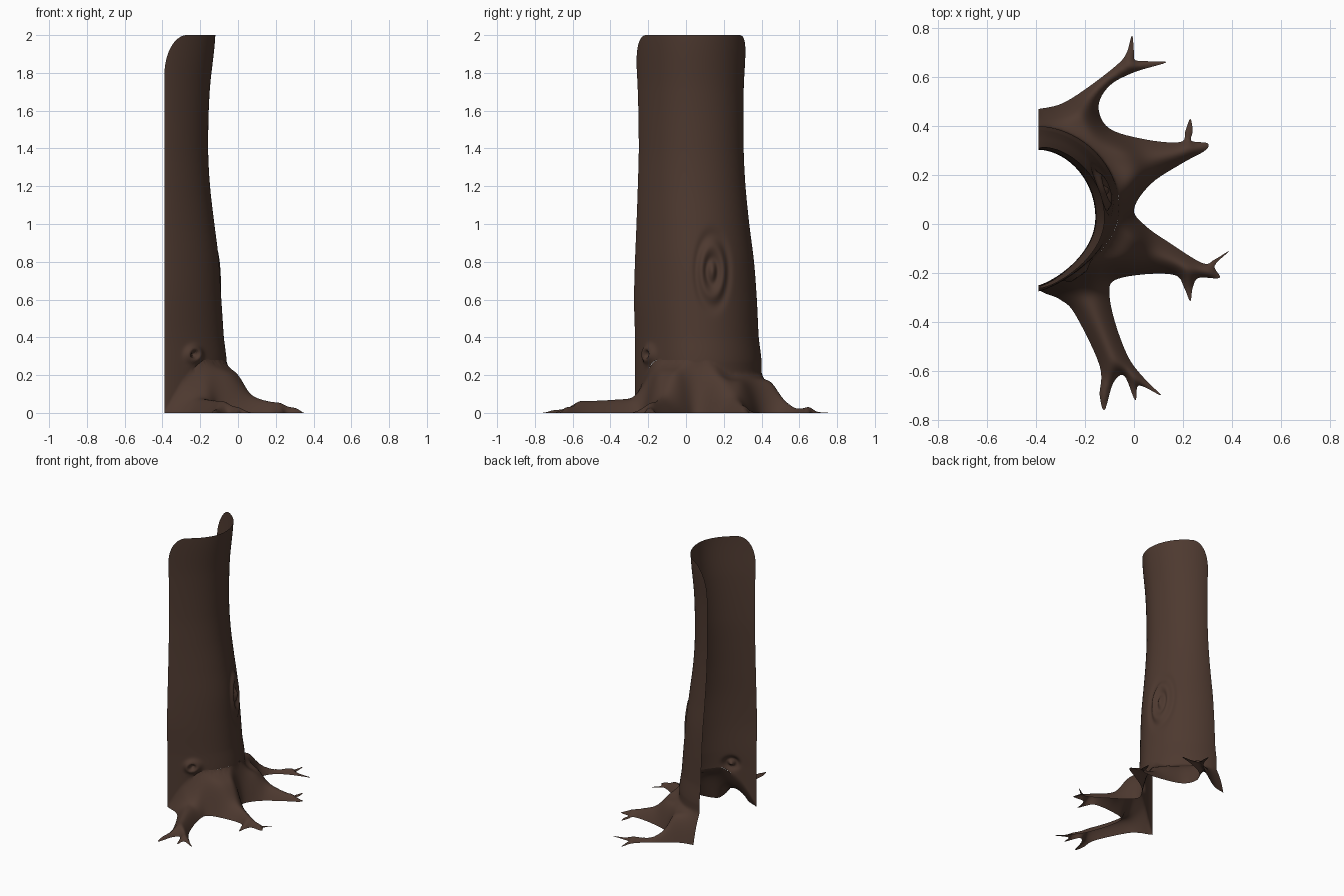
import bpy, bmesh, math
from mathutils import Vector
from mathutils.geometry import delaunay_2d_cdt, intersect_point_line

if "Cube" in bpy.data.objects:
    bpy.data.objects.remove(bpy.data.objects["Cube"])

BACK = -0.39          # plane where the half trunk is cut open
NU, NV = 130, 200     # trunk resolution

# trunk profile: height, front x, left y, right y
PROFILE = [(0.27, -.06, -.27, .40), (0.4, -.075, -.27, .385), (0.6, -.088, -.275, .375),
           (0.8, -.10, -.27, .36), (1.0, -.125, -.262, .335), (1.2, -.148, -.255, .315),
           (1.4, -.158, -.25, .305), (1.7, -.15, -.255, .305), (2.0, -.12, -.27, .32)]

# ground outline of the four forked roots, seen from above
OUTLINE = [(-.39, .47), (-.3, .49), (-.2, .55), (-.07, .65), (-.03, .70), (-.008, .77), (0, .70), (.005, .67),
           (.06, .665), (.13, .66), (.0, .62), (-.1, .565), (-.145, .48), (-.1, .39), (.05, .345),
           (.19, .335), (.21, .38), (.23, .43), (.24, .38), (.235, .34), (.3, .33), (.29, .30),
           (.2, .25), (.07, .165), (0, .06), (.05, -.01), (.15, -.08), (.28, -.16), (.33, -.145),
           (.39, -.11), (.33, -.17), (.35, -.22), (.265, -.22), (.24, -.26), (.23, -.315), (.205, -.26),
           (.17, -.21), (.05, -.205), (-.08, -.23), (-.1, -.29), (-.075, -.41), (-.02, -.55),
           (.05, -.64), (.11, -.7), (.02, -.66), (.005, -.72), (-.04, -.62), (-.085, -.65),
           (-.12, -.76), (-.14, -.70), (-.14, -.58), (-.24, -.37), (-.3, -.31), (-.36, -.285)]


def catmull(p0, p1, p2, p3, t):
    return [0.5 * (2 * b + (c - a) * t + (2 * a - 5 * b + 4 * c - d) * t * t
                   + (3 * b - a - 3 * c + d) * t ** 3) for a, b, c, d in zip(p0, p1, p2, p3)]


def spline(points, steps):
    out, last = [], len(points) - 1
    for i in range(last):
        quad = [points[max(0, min(last, i + k))] for k in (-1, 0, 1, 2)]
        out += [Vector(catmull(*quad, s / steps)) for s in range(steps)]
    return out + [Vector(points[-1])]


def gauss(x, w):
    return math.exp(-(x / w) ** 2)


def smoothstep(a, b, x):
    t = max(0, min(1, (x - a) / (b - a)))
    return t * t * (3 - 2 * t)


def section(a, z):
    """Point of the trunk surface at angle a and height z, without knots."""
    z = max(PROFILE[0][0], min(2, z))
    i = max(k for k in range(len(PROFILE) - 1) if PROFILE[k][0] <= z)
    t = (z - PROFILE[i][0]) / (PROFILE[i + 1][0] - PROFILE[i][0])
    n = len(PROFILE) - 1
    _, xm, y0, y1 = catmull(*[PROFILE[max(0, min(n, i + k))] for k in (-1, 0, 1, 2)], t)
    c = max(0, math.cos(a)) ** (1.6 if a < 0 else 1.1)
    return Vector((BACK + (xm - BACK) * c, (y0 + y1) / 2 + (y1 - y0) / 2 * math.sin(a)))


def with_knots(p, z):
    x, y = p
    # long oval knot on the right side
    if x > -0.33:
        r = math.hypot((y - .14) / .085, (z - .75) / .19)
        p = p + Vector((1, .15)) * (-.010 * gauss(r - 1, .2) + .007 * gauss(r - .7, .15)
                                    - .014 * gauss(r - .35, .15) + .010 * gauss(r, .15))
    # small round knot on the front
    if y < 0:
        r = math.hypot(x + .235, z - .31) / .06
        p = p + Vector((.4, -.9)) * (.025 * gauss(r - .45, .35) - .025 * gauss(r, .3))
    return p


angles = [-math.pi / 2 + math.pi * i / NU for i in range(NU + 1)]
base = [section(a, 0) for a in angles]
ground = spline(OUTLINE, 6)
edge = ground + [base[0]]


def root_height(p):
    """Height of the root surface above a ground point."""
    d = 9
    for a, b in zip(edge, edge[1:]):
        if abs(a.x - p.x) < d + .1 and abs(a.y - p.y) < d + .1:
            q, f = intersect_point_line(p, a, b)
            q = a if f < 0 else b if f > 1 else q
            d = min(d, (q.xy - p).length)
    t = min((q - p).length for q in base)
    rise = smoothstep(-.30, -.15, p.y) * (1 - .35 * smoothstep(.1, .25, p.y))
    top = .075 + rise * (.145 / (1 + (t / .13) ** 6) + .06 * math.exp(-t / .03))
    top += .045 * gauss(p.y - .53, .07)
    q = min(d / .08, 1)
    return top * (1 - (1 - q) ** 2)


bm = bmesh.new()

# trunk shell, from the root line up to the rounded top corners
rows = []
lows = [root_height(p) for p in base]
for j in range(NV + 1):
    row = []
    for a, low in zip(angles, lows):
        q = max(0, min(1, (-.27 - section(a, 2).x) / .12))
        high = 2 - .22 * (1 - math.sqrt(1 - q * q))
        z = low + (high - low) * j / NV
        p = with_knots(section(a, z), z)
        row.append(bm.verts.new((p.x, p.y, z)))
    rows.append(row)
for lo, hi in zip(rows, rows[1:]):
    for i in range(NU):
        bm.faces.new((lo[i], lo[i + 1], hi[i + 1], hi[i]))

# forked roots, a skirt filled between the trunk and the ground outline
side = [base[-1].lerp(ground[0], k / 8) for k in range(1, 8)]
loop = ground + base + side
count = len(loop)
grid = [Vector((-.385 + .012 * i, -.78 + .012 * k)) for i in range(66) for k in range(131)]
pts, _, tris, *_ = delaunay_2d_cdt(loop + grid, [], [list(range(count))], 1, 1e-5)
made = {}
for tri in tris:
    a, b, c = (pts[i] for i in tri)
    if (b - a).cross(c - a) < 0:
        tri = tri[::-1]
    for i in tri:
        if i not in made:
            made[i] = bm.verts.new((pts[i].x, pts[i].y, root_height(pts[i].copy())))
    bm.faces.new([made[i] for i in tri])

# weld and soften where roots and trunk meet
bmesh.ops.remove_doubles(bm, verts=bm.verts, dist=0.0005)
soft = [v for v in bm.verts if v.co.z < .26 and not v.is_boundary]
for _ in range(5):
    bmesh.ops.smooth_vert(bm, verts=soft, factor=.5, use_axis_x=True, use_axis_y=True, use_axis_z=True)
for f in bm.faces:
    f.smooth = True

mesh = bpy.data.meshes.new("hollow_trunk")
bm.to_mesh(mesh)
bm.free()
bark = bpy.data.materials.new("dark brown bark")
bark.diffuse_color = (0.075, 0.041, 0.029, 1)
bark.use_nodes = True
bark.node_tree.nodes["Principled BSDF"].inputs["Base Color"].default_value = bark.diffuse_color
mesh.materials.append(bark)
bpy.context.collection.objects.link(bpy.data.objects.new("hollow_trunk", mesh))
